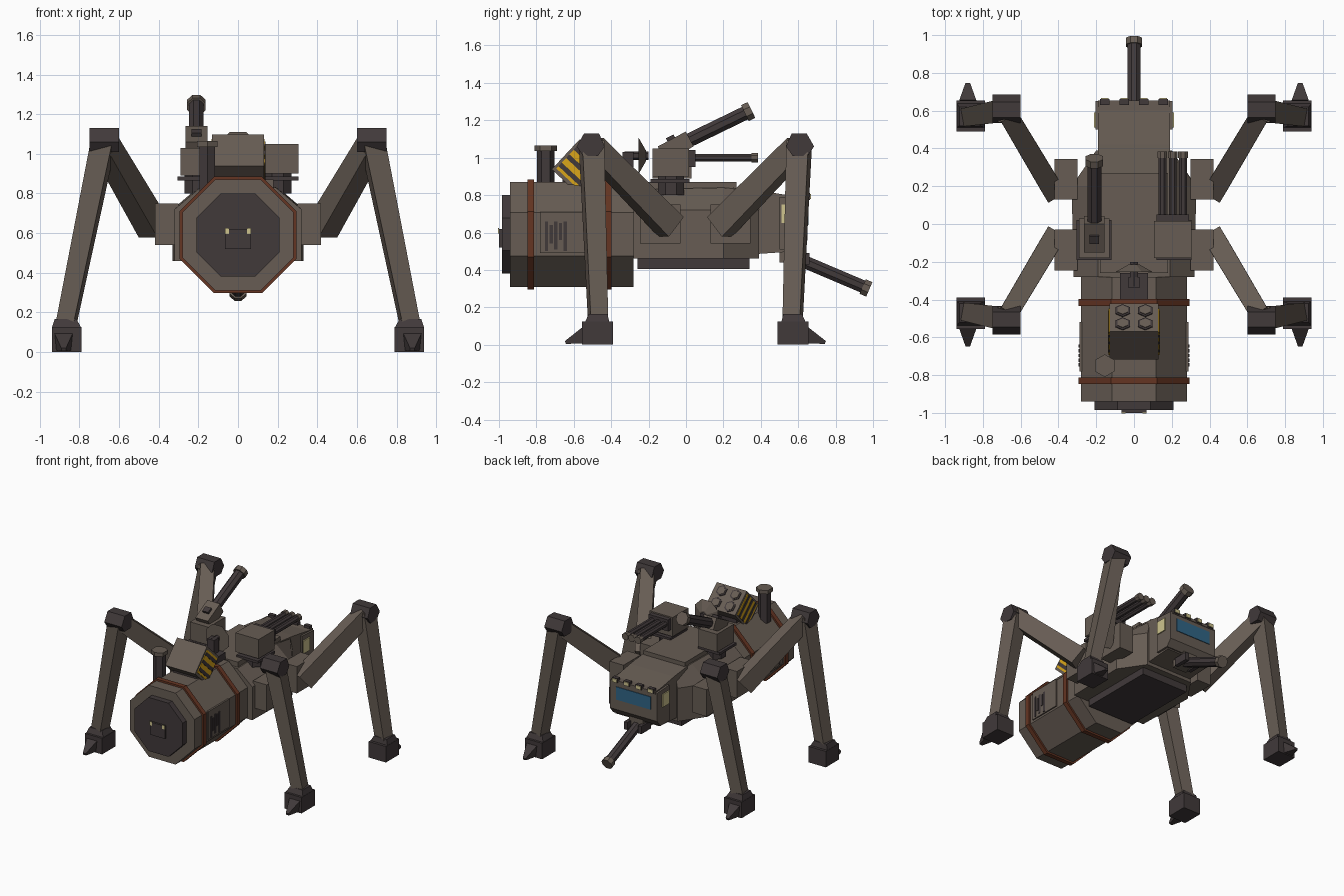
import bpy, bmesh
from math import pi, cos, sin
from mathutils import Vector

cube = bpy.data.objects.get("Cube")
if cube:
    bpy.data.objects.remove(cube, do_unlink=True)


def material(name, rgb):
    m = bpy.data.materials.new(name)
    m.use_nodes = True
    m.diffuse_color = (*rgb, 1)
    m.node_tree.nodes["Principled BSDF"].inputs["Base Color"].default_value = (*rgb, 1)
    return m


HULL = material("drab brown", (0.135, 0.108, 0.088))
DARK = material("dark iron", (0.052, 0.041, 0.042))
RUST = material("rust", (0.13, 0.035, 0.016))
LAMP = material("pale lamp", (0.62, 0.55, 0.27))
GLASS = material("blue glass", (0.03, 0.13, 0.24))
HAZARD = material("hazard yellow", (0.7, 0.38, 0.01))


def rings(name, loops, mat):
    """Skin a closed solid through matching rings of points."""
    bm = bmesh.new()
    vs = [[bm.verts.new(p) for p in loop] for loop in loops]
    n = len(vs[0])
    for a, b in zip(vs, vs[1:]):
        for i in range(n):
            j = (i + 1) % n
            bm.faces.new((a[i], a[j], b[j], b[i]))
    bm.faces.new(vs[0])
    bm.faces.new(vs[-1])
    bmesh.ops.recalc_face_normals(bm, faces=bm.faces)
    me = bpy.data.meshes.new(name)
    bm.to_mesh(me)
    bm.free()
    me.materials.append(mat)
    ob = bpy.data.objects.new(name, me)
    bpy.context.collection.objects.link(ob)
    return ob


def box(name, x, y, z, mat):
    return rings(name, [[(x[0], y[0], h), (x[1], y[0], h), (x[1], y[1], h), (x[0], y[1], h)] for h in z], mat)


def extrude_x(name, x, profile, mat):
    return rings(name, [[(h, *p) for p in profile] for h in x], mat)


def bar(name, a, b, size_a, size_b, mat, n=4):
    """Flat-sided bar from a to b; sizes are half (width, height)."""
    a, b = Vector(a), Vector(b)
    d = (b - a).normalized()
    side = d.cross((0, 0, 1))
    side = side.normalized() if side.length > 0.01 else Vector((1, 0, 0))
    up = side.cross(d)
    loops = []
    for p, (w, h) in ((a, size_a), (b, size_b)):
        angles = [(2 * i + 1) * pi / n for i in range(n)]
        loops.append([p + (side * cos(t) * w + up * sin(t) * h) / cos(pi / n) for t in angles])
    return rings(name, loops, mat)


def rod(name, a, b, r, mat, n=8, r2=None):
    r2 = r if r2 is None else r2
    return bar(name, a, b, (r, r), (r2, r2), mat, n)


# Octagonal tank, bands and end cap
ZC = 0.59
rod("tank", (0, -0.94, ZC), (0, -0.28, ZC), 0.28, HULL)
for y in (-0.83, -0.415):
    rod("tank_band", (0, y - 0.018, ZC), (0, y + 0.018, ZC), 0.294, RUST)
rod("tank_cap", (0, -0.985, ZC), (0, -0.93, ZC), 0.21, DARK)
box("cap_latch", (-0.065, 0.065), (-1.0, -0.98), (0.52, 0.62), DARK)
for s in (-1, 1):
    box("cap_lamp", sorted((s * 0.045, s * 0.065)), (-1.0, -0.995), (0.595, 0.625), LAMP).location.y = -0.004
    # Side panels with worn paint marks
    box("side_panel", sorted((s * 0.27, s * 0.289)), (-0.78, -0.52), (0.49, 0.71), HULL)
    for i, (top, low) in enumerate(((0.66, 0.50), (0.64, 0.54), (0.66, 0.51), (0.65, 0.56), (0.66, 0.5))):
        y = -0.755 + i * 0.025
        box("paint_mark", sorted((s * 0.285, s * 0.293)), (y, y + 0.018), (low, top), DARK)

# Hull with sloping shoulders, narrowing towards the cabin
def hull_ring(y, w, top, deck):
    half = [(w, 0.46), (w, 0.72), (deck, top)]
    return [(x, y, z) for x, z in half] + [(-x, y, z) for x, z in reversed(half)]


rings("hull", [hull_ring(-0.28, 0.32, 0.83, 0.19), hull_ring(0.2, 0.33, 0.84, 0.19),
               hull_ring(0.39, 0.2, 0.82, 0.18)], HULL)
box("deck", (-0.18, 0.18), (-0.26, 0.27), (0.8, 0.87), HULL)
box("belly_plate", (-0.2, 0.2), (-0.26, 0.34), (0.405, 0.46), DARK)

# Cabin, window and lamps
extrude_x("cabin", (-0.19, 0.19), [(0.25, 0.84), (0.42, 0.82), (0.6, 0.79), (0.6, 0.5), (0.3, 0.48)], HULL)
extrude_x("cabin_face", (-0.205, 0.205), [(0.5, 0.79), (0.65, 0.78), (0.65, 0.56), (0.61, 0.51), (0.5, 0.51)], HULL)
box("window", (-0.15, 0.15), (0.645, 0.655), (0.64, 0.74), GLASS)
box("brow", (-0.19, 0.19), (0.5, 0.655), (0.77, 0.79), HULL)
for x in (-0.155, -0.052, 0.052, 0.155):
    box("brow_lamp_case", (x - 0.025, x + 0.025), (0.63, 0.662), (0.775, 0.81), DARK)
    box("brow_lamp", (x - 0.02, x + 0.02), (0.66, 0.668), (0.778, 0.805), LAMP)
for s in (-1, 1):
    box("side_lamp", sorted((s * 0.2, s * 0.213)), (0.51, 0.59), (0.65, 0.75), LAMP)

# Chin gun
box("chin_mount", (-0.06, 0.06), (0.5, 0.62), (0.44, 0.53), HULL)
rod("chin_barrel", (0, 0.56, 0.475), (0, 0.96, 0.305), 0.034, DARK)
rod("chin_muzzle", (0, 0.945, 0.311), (0, 0.98, 0.296), 0.042, HULL)
for s in (-1, 1):
    box("chin_bracket", sorted((s * 0.045, s * 0.075)), (0.54, 0.66), (0.43, 0.49), DARK)

# Four legs, mirrored across x and about the hip line
HIP_Y = 0.05
for sx in (-1, 1):
    for sy in (-1, 1):
        def P(x, y, z):
            return (sx * x, HIP_Y + sy * (y - HIP_Y), z)

        def leg_box(name, x, y, z, mat):
            xs = sorted(sx * v for v in x)
            ys = sorted(HIP_Y + sy * (v - HIP_Y) for v in y)
            return box(name, xs, ys, z, mat)

        leg_box("hip", (0.3, 0.42), (0.13, 0.345), (0.54, 0.75), HULL)
        bar("upper_leg", P(0.43, 0.18, 0.63), P(0.68, 0.6, 1.06), (0.055, 0.07), (0.05, 0.06), HULL)
        bar("lower_leg", P(0.675, 0.605, 1.08), P(0.87, 0.57, 0.13), (0.06, 0.055), (0.047, 0.045), HULL)
        knee = [(0.535, 1.06), (0.565, 1.13), (0.645, 1.13), (0.685, 1.06), (0.65, 1.01), (0.57, 1.01)]
        rings("knee", [[P(x, *p) for p in knee] for x in (0.6, 0.75)], DARK)
        leg_box("foot", (0.79, 0.94), (0.49, 0.655), (0, 0.125), DARK)
        cuff = [((0.79, 0.94), (0.51, 0.64), 0.12), ((0.815, 0.925), (0.52, 0.62), 0.165)]
        rings("ankle", [[P(x[0], y[0], z), P(x[1], y[0], z), P(x[1], y[1], z), P(x[0], y[1], z)]
                        for x, y, z in cuff], DARK)
        bar("toe", P(0.88, 0.64, 0.05), P(0.88, 0.745, 0.012), (0.045, 0.045), (0.012, 0.008), DARK)

# Sponson plates for the two turrets
for s in (-1, 1):
    box("sponson", sorted((s * 0.12, s * 0.305)), (-0.19, 0.02), (0.865, 0.885), DARK)
    rod("turret_ring", (s * 0.2, -0.08, 0.8), (s * 0.2, -0.08, 0.91), 0.07, DARK)

# Triple-barrel turret
box("triple_turret", (0.105, 0.305), (-0.18, 0.015), (0.9, 1.05), HULL)
box("triple_mantlet", (0.12, 0.29), (0.01, 0.05), (0.95, 1.04), DARK)
for x in (0.15, 0.205, 0.26):
    rod("triple_barrel", (x, 0.03, 1.0), (x, 0.37, 1.0), 0.021, DARK)
    rod("triple_muzzle", (x, 0.35, 1.0), (x, 0.385, 1.0), 0.026, HULL)

# Raised single-barrel turret
box("cannon_turret", (-0.29, -0.13), (-0.18, 0.03), (0.89, 1.03), HULL)
bar("cannon_cradle", (-0.21, -0.13, 1.02), (-0.21, 0.02, 1.1), (0.055, 0.045), (0.055, 0.045), HULL)
rod("cannon_barrel", (-0.21, 0, 1.085), (-0.21, 0.34, 1.25), 0.037, DARK)
rod("cannon_muzzle", (-0.21, 0.315, 1.238), (-0.21, 0.35, 1.255), 0.047, HULL)
bar("cannon_sight", (-0.21, -0.1, 1.09), (-0.21, -0.06, 1.11), (0.025, 0.016), (0.025, 0.016), DARK)

# Tilted rocket box: facing direction f, rising back direction u
C = Vector((0, -0.57, 0.95))
f = Vector((0, 0.68, 0.73))
u = Vector((0, -0.73, 0.68))
bar("rocket_box", C - f * 0.11, C + f * 0.11, (0.13, 0.1), (0.13, 0.1), HULL)
for x in (-0.06, 0.06):
    for k in (-0.048, 0.048):
        p = C + Vector((x, 0, 0)) + u * k
        rod("rocket_tube", p, p + f * 0.116, 0.038, DARK, 6)
        rod("rocket_tip", p, p + f * 0.12, 0.028, HULL, 6)
for s in (-1, 1):
    X = Vector((s * 0.13, 0, 0))
    bar("hazard_plate", C + X - f * 0.09, C + X + f * 0.09, (0.005, 0.085), (0.005, 0.085), HAZARD)
    for k in (-0.06, 0, 0.06):
        q = C + X + f * k
        bar("hazard_stripe", q - f * 0.013, q + f * 0.013, (0.008, 0.085), (0.008, 0.085), DARK)
box("rocket_base", (-0.1, 0.1), (-0.66, -0.48), (0.85, 0.92), DARK)

# Exhaust stack
rod("stack", (-0.155, -0.75, 0.8), (-0.155, -0.75, 1.05), 0.04, DARK, 6)
rod("stack_cap", (-0.155, -0.75, 1.035), (-0.155, -0.75, 1.065), 0.052, HULL, 6)

# Radar dish on its mast
box("radar_mast", (-0.075, 0.075), (-0.4, -0.26), (0.84, 0.92), DARK)
box("radar_post", (-0.03, 0.03), (-0.34, -0.28), (0.9, 1.03), DARK)
rod("radar_arm", (0, -0.33, 1.01), (0, -0.2, 1.01), 0.02, DARK, 6)
rod("radar_dish", (0, -0.255, 1.01), (0, -0.215, 1.01), 0.1, HULL, 8, 0.03)
